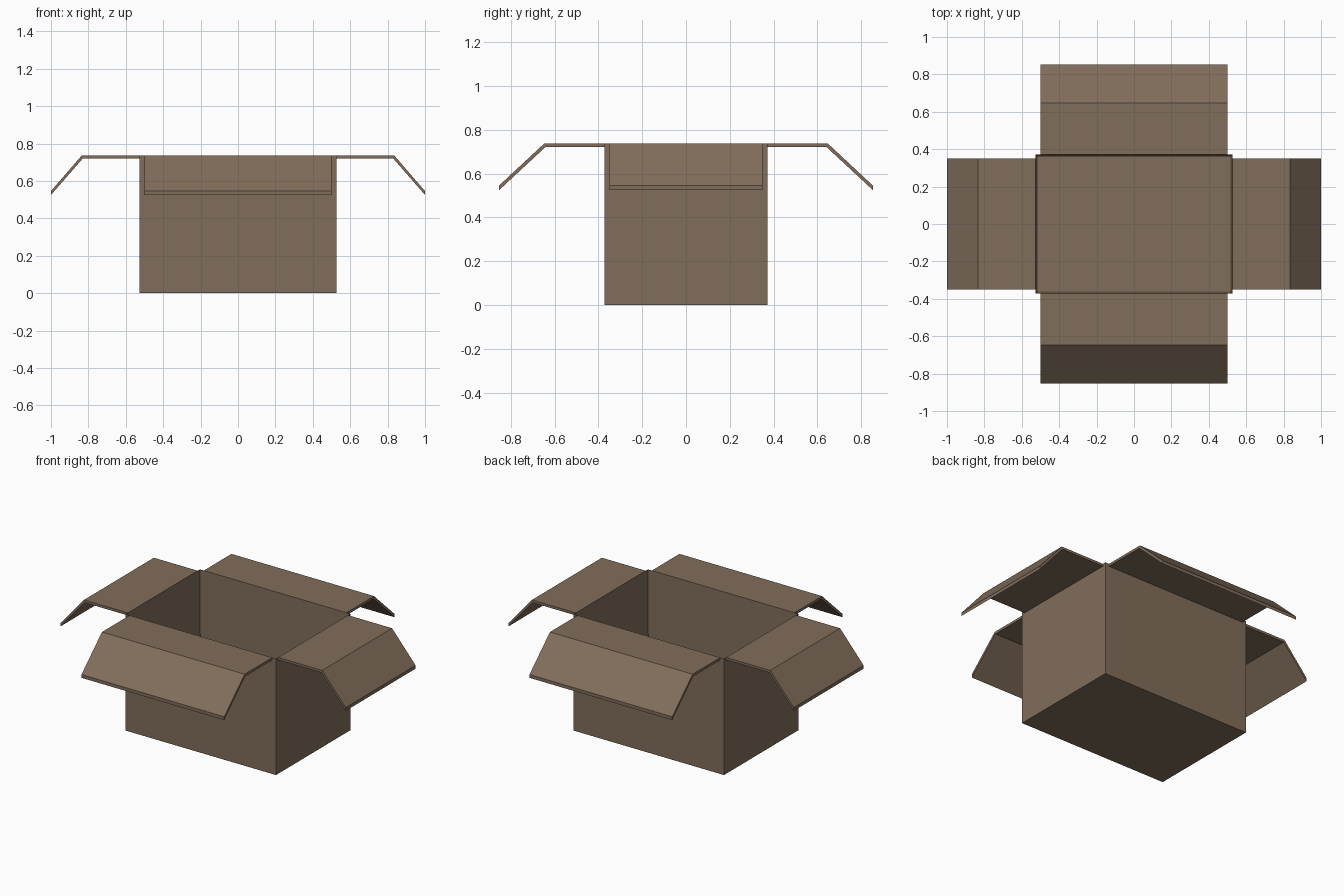
import bpy, bmesh

if "Cube" in bpy.data.objects:
    bpy.data.objects.remove(bpy.data.objects["Cube"])

HX, HY, H, T = 0.527, 0.372, 0.737, 0.016   # outer half sizes, height, board thickness

card = bpy.data.materials.new("cardboard")
card.diffuse_color = (0.22, 0.155, 0.105, 1)
card.use_nodes = True
card.node_tree.nodes["Principled BSDF"].inputs["Base Color"].default_value = card.diffuse_color


def finish(bm, name):
    bmesh.ops.recalc_face_normals(bm, faces=bm.faces)
    mesh = bpy.data.meshes.new(name)
    bm.to_mesh(mesh)
    bm.free()
    mesh.materials.append(card)
    obj = bpy.data.objects.new(name, mesh)
    bpy.context.collection.objects.link(obj)


# Open box: solid block, top inset to the board thickness and pushed down to the floor
bm = bmesh.new()
bmesh.ops.create_cube(bm, size=1)
for v in bm.verts:
    v.co = (v.co.x * 2 * HX, v.co.y * 2 * HY, (v.co.z + 0.5) * H)
top = max(bm.faces, key=lambda f: f.calc_center_median().z)
bmesh.ops.inset_region(bm, faces=[top], thickness=T)
for v in top.verts:
    v.co.z = T
finish(bm, "box_body")


def flap(name, start, fold, tip, half_width, place):
    # Bent board profile (outward distance, height) swept across the flap width
    profile = [(start, H), (fold + 0.003, H), (tip, 0.546), (tip, 0.525),
               (fold - 0.003, H - T), (start, H - T)]
    bm = bmesh.new()
    rings = [[bm.verts.new(place(d, w, z)) for d, z in profile]
             for w in (-half_width, half_width)]
    a, b = rings
    n = len(profile)
    for i in range(n):
        j = (i + 1) % n
        bm.faces.new((a[i], a[j], b[j], b[i]))
    # end caps as two quads, split at the fold
    for r in rings:
        bm.faces.new((r[0], r[1], r[4], r[5]))
        bm.faces.new((r[1], r[2], r[3], r[4]))
    finish(bm, name)


# Four flaps, mirrored across the box
for s, side in ((1, "right"), (-1, "left")):
    flap(side + "_flap", HX, 0.832, 1.0, 0.35, lambda d, w, z: (s * d, w, z))
for s, side in ((1, "back"), (-1, "front")):
    flap(side + "_flap", HY, 0.645, 0.853, 0.5, lambda d, w, z: (w, s * d, z))
